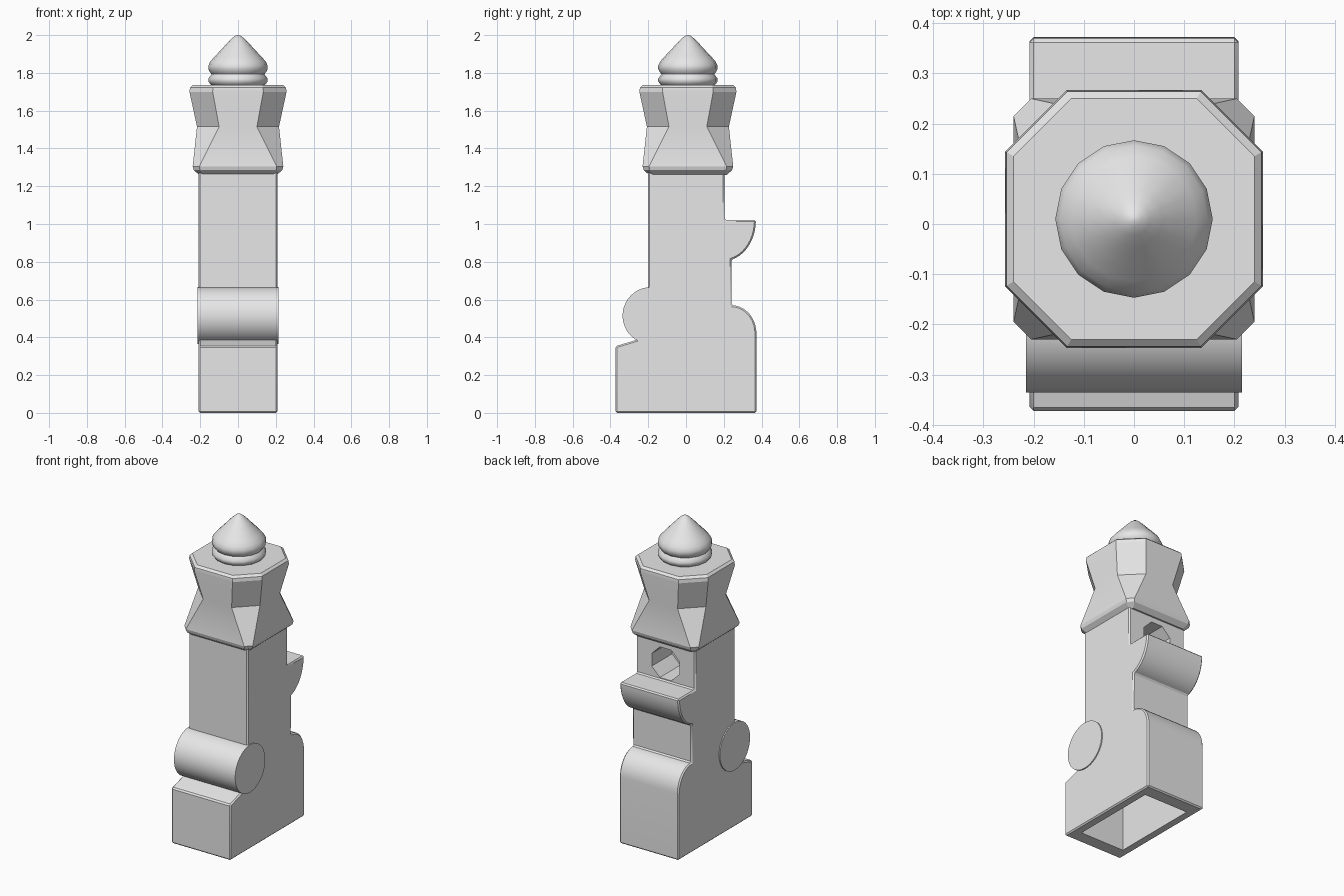
import bpy, bmesh
from math import sin, cos, pi, radians
from mathutils import Matrix

cube = bpy.data.objects.get("Cube")
if cube:
    bpy.data.objects.remove(cube, do_unlink=True)

GREY = (0.8, 0.8, 0.8, 1)
stone = bpy.data.materials.new("stone_grey")
stone.use_nodes = True
stone.diffuse_color = GREY
for node in stone.node_tree.nodes:
    if node.type == 'BSDF_PRINCIPLED':
        node.inputs["Base Color"].default_value = GREY


def activate(ob):
    bpy.ops.object.select_all(action='DESELECT')
    ob.select_set(True)
    bpy.context.view_layer.objects.active = ob


def loft(name, rings):
    """Skin a list of equal point rings and close both ends."""
    bm = bmesh.new()
    loops = [[bm.verts.new(p) for p in ring] for ring in rings]
    n = len(loops[0])
    for a, b in zip(loops, loops[1:]):
        for i in range(n):
            j = (i + 1) % n
            bm.faces.new((a[i], a[j], b[j], b[i]))
    bm.faces.new(loops[0][::-1])
    bm.faces.new(loops[-1])
    bmesh.ops.recalc_face_normals(bm, faces=bm.faces)
    mesh = bpy.data.meshes.new(name)
    bm.to_mesh(mesh)
    bm.free()
    ob = bpy.data.objects.new(name, mesh)
    mesh.materials.append(stone)
    bpy.context.collection.objects.link(ob)
    return ob


def circle(r, n, turn=0.0):
    return [(r * cos(2 * pi * i / n + turn), r * sin(2 * pi * i / n + turn)) for i in range(n)]


def arc(cy, cz, ry, rz, start, end, steps=10):
    angles = [radians(start + (end - start) * i / steps) for i in range(steps + 1)]
    return [(cy + ry * cos(a), cz + rz * sin(a)) for a in angles]


def apply_modifier(ob, kind, **settings):
    mod = ob.modifiers.new(kind.title(), kind)
    for key, value in settings.items():
        setattr(mod, key, value)
    activate(ob)
    bpy.ops.object.modifier_apply(modifier=mod.name)


def smooth(ob, degrees=32):
    activate(ob)
    bpy.ops.object.shade_smooth_by_angle(angle=radians(degrees))


def cut(ob, cutter):
    cutter.hide_render = True
    apply_modifier(ob, 'BOOLEAN', operation='DIFFERENCE', object=cutter, solver='EXACT')
    bpy.data.objects.remove(cutter, do_unlink=True)


# Tower body: side profile with rounded shoulder and projecting back ledge
profile = [(-0.373, 0), (0.373, 0)]
profile += arc(0.24, 0.42, 0.133, 0.15, 0, 90)
profile += arc(0.2, 1.02, 0.17, 0.215, -76, 0)
profile += [(0.205, 1.02), (0.205, 1.28), (-0.2, 1.28), (-0.2, 0.4), (-0.26, 0.387), (-0.373, 0.353)]
body = loft("tower_body", [[(x, y, z) for y, z in profile] for x in (-0.208, 0.208)])
apply_modifier(body, 'BEVEL', width=0.008, segments=1, limit_method='ANGLE', angle_limit=radians(40))

# Hollow underside
cut(body, loft("cavity_cutter", [[(x, y, z) for x, y in
    ((-0.155, -0.285), (0.155, -0.285), (0.155, 0.285), (-0.155, 0.285))] for z in (-0.1, 0.31)]))

# Eight-sided opening above the ledge
cut(body, loft("opening_cutter", [[(x, y, z + 1.13) for x, z in circle(0.105, 8, pi / 8)]
                                  for y in (0.0, 0.3)]))
smooth(body)

# Horizontal roller across the front
roller = loft("front_roller", [[(x, y - 0.185, z + 0.515) for y, z in circle(0.151, 40)]
                               for x in (-0.215, 0.215)])
smooth(roller)


# Flared cap: square skirt pinching to an octagonal crown
def octagon(z, half, corner):
    quarter = [(half, -corner), (half, corner)]
    ring = []
    for k in range(4):
        turn = Matrix.Rotation(k * pi / 2, 2)
        ring += [(p.x, p.y + 0.01, z) for p in (turn @ Matrix.Identity(2) @ v for v in map(as_vec, quarter))]
    return ring


def as_vec(p):
    from mathutils import Vector
    return Vector(p)


cap = loft("flared_cap", [octagon(*r) for r in (
    (1.26, 0.205, 0.185), (1.285, 0.234, 0.202), (1.305, 0.24, 0.205),
    (1.515, 0.217, 0.1), (1.7, 0.257, 0.134), (1.722, 0.254, 0.133), (1.735, 0.24, 0.125))])
smooth(cap, 20)

# Turned finial with a rolled collar and pointed bulb
turning = [(0.13, 1.73), (0.147, 1.74), (0.157, 1.755), (0.157, 1.77), (0.146, 1.785),
           (0.14, 1.793), (0.148, 1.803), (0.157, 1.82), (0.157, 1.838), (0.147, 1.86),
           (0.125, 1.885), (0.09, 1.922), (0.058, 1.957), (0.032, 1.983), (0.015, 1.996), (0.003, 2.0)]
finial = loft("finial", [[(x, y + 0.01, z) for x, y in circle(r, 16)] for r, z in turning])
smooth(finial, 50)
